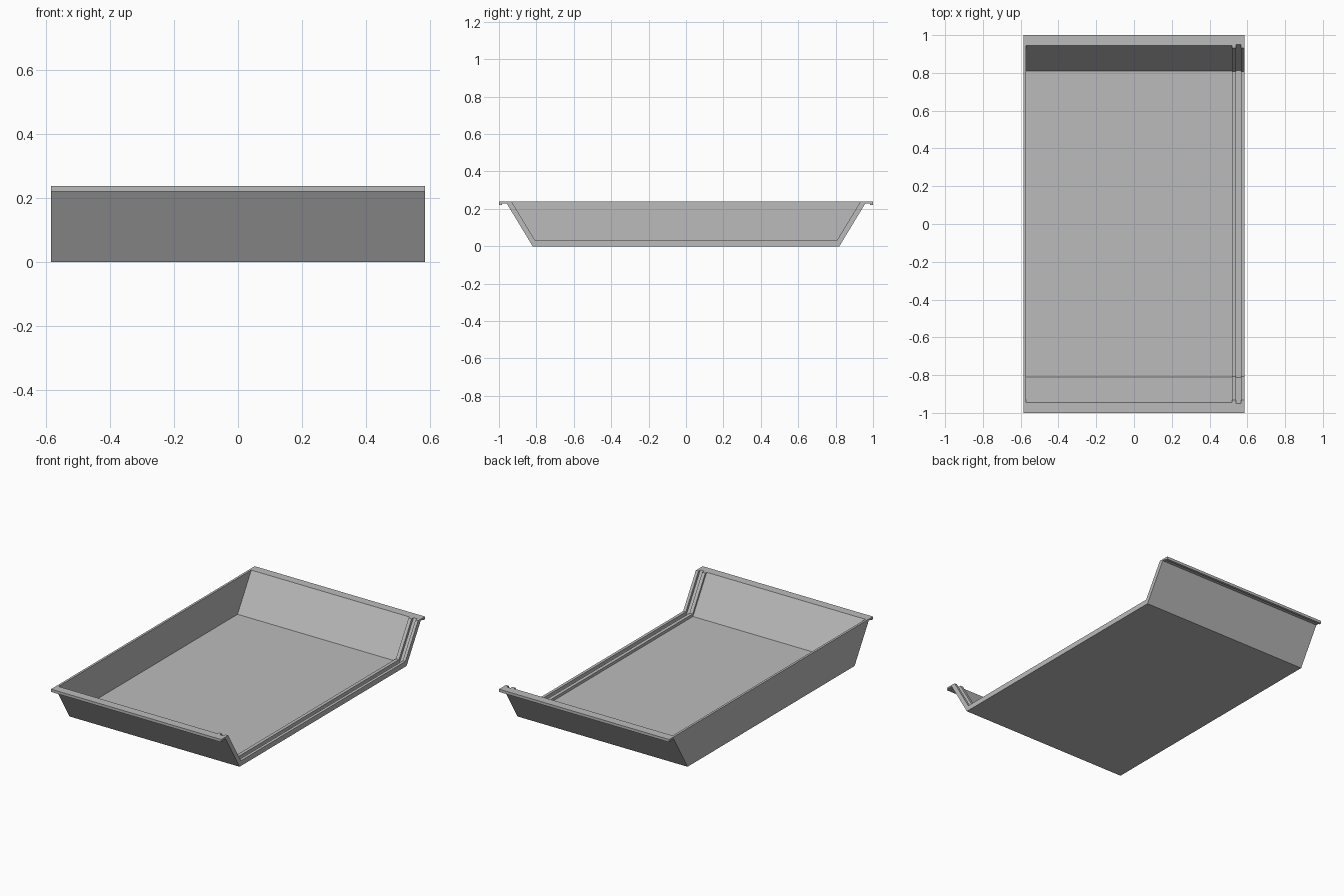
import bpy, bmesh

cube = bpy.data.objects.get("Cube")
if cube:
    bpy.data.objects.remove(cube)

HALF_X, TOP, SLOPE = 0.585, 0.238, 0.605

grey = bpy.data.materials.new("plain grey")
grey.use_nodes = True
COLOUR = (0.5, 0.5, 0.5, 1)
grey.diffuse_color = COLOUR
grey.node_tree.nodes["Principled BSDF"].inputs["Base Color"].default_value = COLOUR


def mirrored(half):
    """Complete a right-hand chain of (y, z) points with its left-hand copy."""
    return half + [(-y, z) for y, z in reversed(half)]


def inner(top_y, floor_z):
    """Inside contour from rim to floor, parallel to the sloping wall."""
    return [(top_y, TOP), (top_y - SLOPE * (TOP - floor_z), floor_z)]


def extrude(name, outline, x0, x1):
    """Prism with a (y, z) outline running along x."""
    bm = bmesh.new()
    face = bm.faces.new([bm.verts.new((x0, y, z)) for y, z in outline])
    moved = bmesh.ops.extrude_face_region(bm, geom=[face])["geom"]
    verts = [v for v in moved if isinstance(v, bmesh.types.BMVert)]
    bmesh.ops.translate(bm, verts=verts, vec=(x1 - x0, 0, 0))
    bmesh.ops.recalc_face_normals(bm, faces=bm.faces)
    mesh = bpy.data.meshes.new(name)
    bm.to_mesh(mesh)
    bm.free()
    mesh.materials.append(grey)
    obj = bpy.data.objects.new(name, mesh)
    bpy.context.collection.objects.link(obj)
    return obj


# Inside contours: groove is deepest, ridges stand proud
groove = inner(0.951, 0.011)
main = inner(0.946, 0.015)
ridge = inner(0.932, 0.032)

# Outside contour: sloping wall, thin flange and hooked lip
outer = [(0.82, 0), (0.958, 0.228), (0.985, 0.228), (0.985, 0.221),
         (1, 0.221), (1, TOP)]

# Sheet shell: floor, sloping ends and rims in one bent profile
right_side = outer + groove
extrude("tray_shell", mirrored(right_side), -HALF_X, HALF_X)


def lining(name, contour, x0, x1):
    """Layer lying on the shell between its inside and a raised contour."""
    extrude(name, mirrored(groove[::-1] + contour), x0, x1)


# Thicker main basin, then two ridges with a slot between for a sliding panel
lining("basin_lining", main, -0.571, 0.52)
lining("inner_ridge", ridge, 0.52, 0.541)
lining("outer_ridge", ridge, 0.567, HALF_X)

# Closed side wall
extrude("side_wall", mirrored(groove[::-1]), -HALF_X, -0.571)
